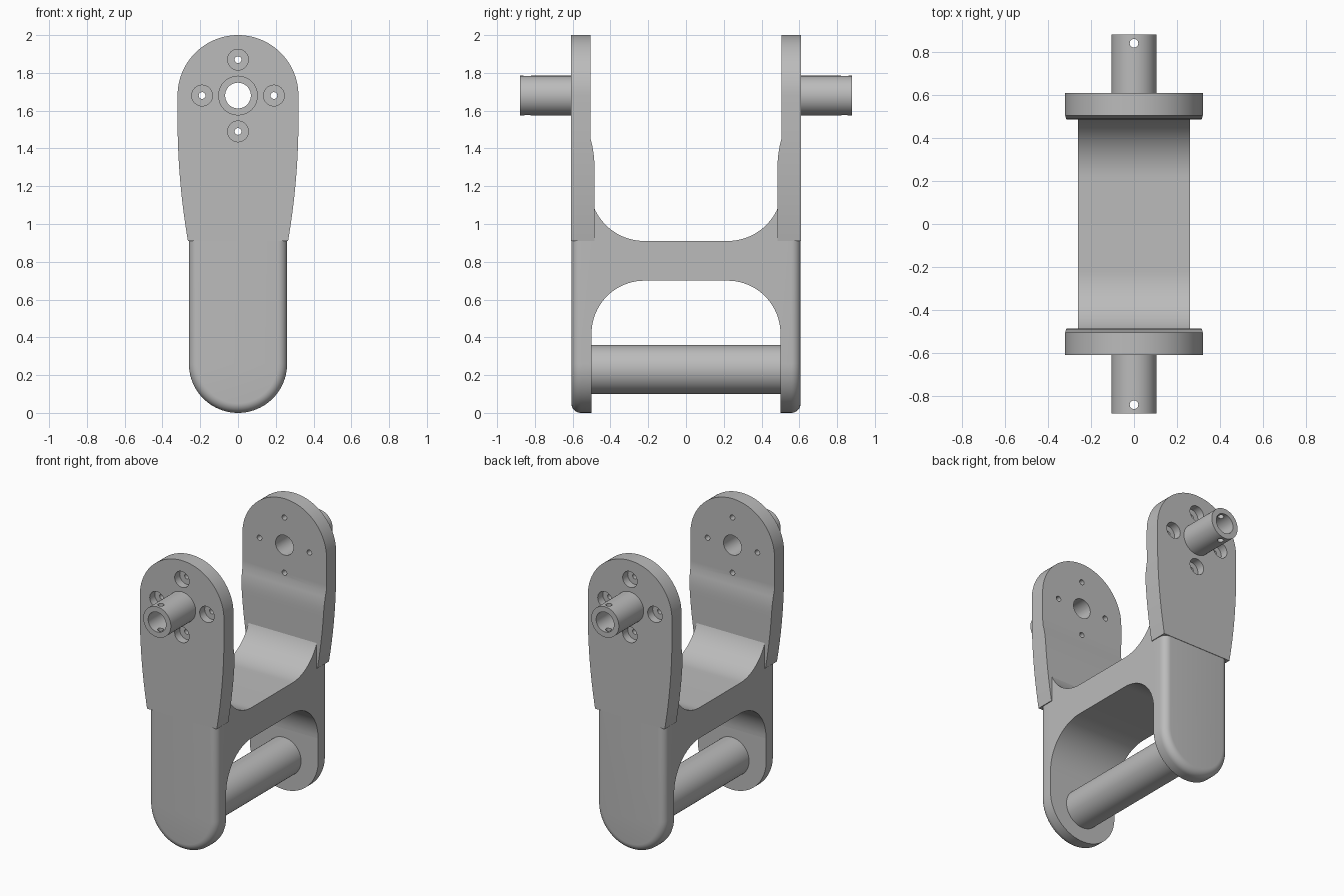
import bpy, bmesh, math
from mathutils import Matrix, Vector

if "Cube" in bpy.data.objects:
    bpy.data.objects.remove(bpy.data.objects["Cube"])

grey = bpy.data.materials.new("plain grey")
grey.diffuse_color = (0.5, 0.5, 0.5, 1)
grey.use_nodes = True
grey.node_tree.nodes["Principled BSDF"].inputs["Base Color"].default_value = grey.diffuse_color
AXIS_Z = 1.68


def make(name, bm):
    bmesh.ops.recalc_face_normals(bm, faces=bm.faces)
    me = bpy.data.meshes.new(name)
    bm.to_mesh(me)
    bm.free()
    ob = bpy.data.objects.new(name, me)
    bpy.context.collection.objects.link(ob)
    me.materials.append(grey)
    return ob


def prism(pts, direction):
    """Extrude a closed 3D outline along a vector."""
    bm = bmesh.new()
    f = bm.faces.new([bm.verts.new(p) for p in pts])
    ext = bmesh.ops.extrude_face_region(bm, geom=[f])["geom"]
    bmesh.ops.translate(bm, vec=Vector(direction),
                        verts=[v for v in ext if isinstance(v, bmesh.types.BMVert)])
    return bm


def cylinder(name, r, x, z, y0, y1, n=64):
    """Cylinder along y."""
    bm = bmesh.new()
    bmesh.ops.create_cone(bm, cap_ends=True, segments=n, radius1=r, radius2=r, depth=y1 - y0,
                          matrix=Matrix.Translation((x, (y0 + y1) / 2, z)) @ Matrix.Rotation(math.pi / 2, 4, 'X'))
    return make(name, bm)


def apply(ob, mod):
    bpy.context.view_layer.objects.active = ob
    bpy.ops.object.modifier_apply(modifier=mod.name)


def cut(ob, cutters):
    for c in cutters:
        c.hide_render = True
        m = ob.modifiers.new("cut", 'BOOLEAN')
        m.operation, m.solver, m.object = 'DIFFERENCE', 'EXACT', c
        apply(ob, m)


def finish(ob, mirror=True):
    if mirror:
        m = ob.modifiers.new("mirror", 'MIRROR')
        m.use_axis = (False, True, False)
        m.use_mirror_merge = False
        apply(ob, m)
    bpy.ops.object.select_all(action='DESELECT')
    ob.select_set(True)
    bpy.context.view_layer.objects.active = ob
    bpy.ops.object.shade_smooth_by_angle(angle=math.radians(30))


def arc(cy, cz, r, a0, a1, n=20):
    return [(cy + r * math.cos(math.radians(a0 + (a1 - a0) * i / n)),
             cz + r * math.sin(math.radians(a0 + (a1 - a0) * i / n))) for i in range(n + 1)]


# upper plate: stacked rectangles (z, half width, inner y)
rows = []
for i in range(21):
    z = 0.91 + (AXIS_Z - 0.91) * i / 20
    rows.append((z, 0.32 - 0.055 * (max(0, 1.55 - z) / 0.64) ** 2))
rows += [(z, w) for w, z in arc(0, AXIS_Z, 0.32, 0, 89, 32)[1:]]


def inner_y(z):
    t = min(1, max(0, (z - 1.31) / 0.14))
    return 0.485 + 0.02 * t * t


bm = bmesh.new()
prev = None
for z, w in rows:
    yi = inner_y(z)
    ring = [bm.verts.new(p) for p in ((-w, yi, z), (w, yi, z), (w, 0.61, z), (-w, 0.61, z))]
    if prev:
        for k in range(4):
            bm.faces.new((prev[k], prev[(k + 1) % 4], ring[(k + 1) % 4], ring[k]))
    else:
        bm.faces.new(ring[::-1])
    prev = ring
bm.faces.new(prev)
upper_plate = make("upper_plate", bm)

# hollow pivot tube
pivot_tube = cylinder("pivot_tube", 0.105, 0, AXIS_Z, 0.58, 0.88)

# cutters: bore, bolt holes with counterbores, vertical pin hole
bore = cylinder("bore_cutter", 0.068, 0, AXIS_Z, 0.4, 1.0)
bolts = []
for k in range(4):
    x = 0.19 * math.cos(k * math.pi / 2)
    z = AXIS_Z + 0.19 * math.sin(k * math.pi / 2)
    bolts.append(cylinder("bolt_cutter", 0.018, x, z, 0.4, 0.7, 24))
    bolts.append(cylinder("counterbore_cutter", 0.055, x, z, 0.555, 0.7, 40))
bm = bmesh.new()
bmesh.ops.create_cone(bm, cap_ends=True, segments=24, radius1=0.02, radius2=0.02, depth=0.5,
                      matrix=Matrix.Translation((0, 0.84, AXIS_Z)))
pin = make("pin_cutter", bm)
cut(upper_plate, [bore] + bolts)
cut(pivot_tube, [bore, pin])
for c in [bore, pin] + bolts:
    bpy.data.objects.remove(c)
finish(upper_plate)
finish(pivot_tube)

# lower leg: round-bottomed plate with a rounded outer rim
outline = [(-0.26, 0.91)] + arc(0, 0.26, 0.26, 180, 360, 40) + [(0.26, 0.91)]
bm = prism([(x, 0.50, z) for x, z in outline], (0, 0.107, 0))
rim = [e for e in bm.edges if all(v.co.y > 0.6 for v in e.verts)
       and not all(v.co.z > 0.9 for v in e.verts)]
bmesh.ops.bevel(bm, geom=rim, offset=0.05, segments=7, profile=0.5, affect='EDGES', clamp_overlap=False)
finish(make("lower_leg", bm))

# bridge: cross member with large fillets into the legs
half = arc(0.22, 0.42, 0.28, 90, 0)             # underside arch
half += [(0.53, 0.42), (0.53, 1.09)]
half += arc(0.22, 1.20, 0.29, -22, -90)         # upper saddle
profile = half + [(-y, z) for y, z in reversed(half)]
bm = prism([(-0.2595, y, z) for y, z in profile], (0.519, 0, 0))
finish(make("bridge", bm), False)

# lower cross rod
finish(cylinder("cross_rod", 0.13, 0, 0.23, -0.51, 0.51), False)
